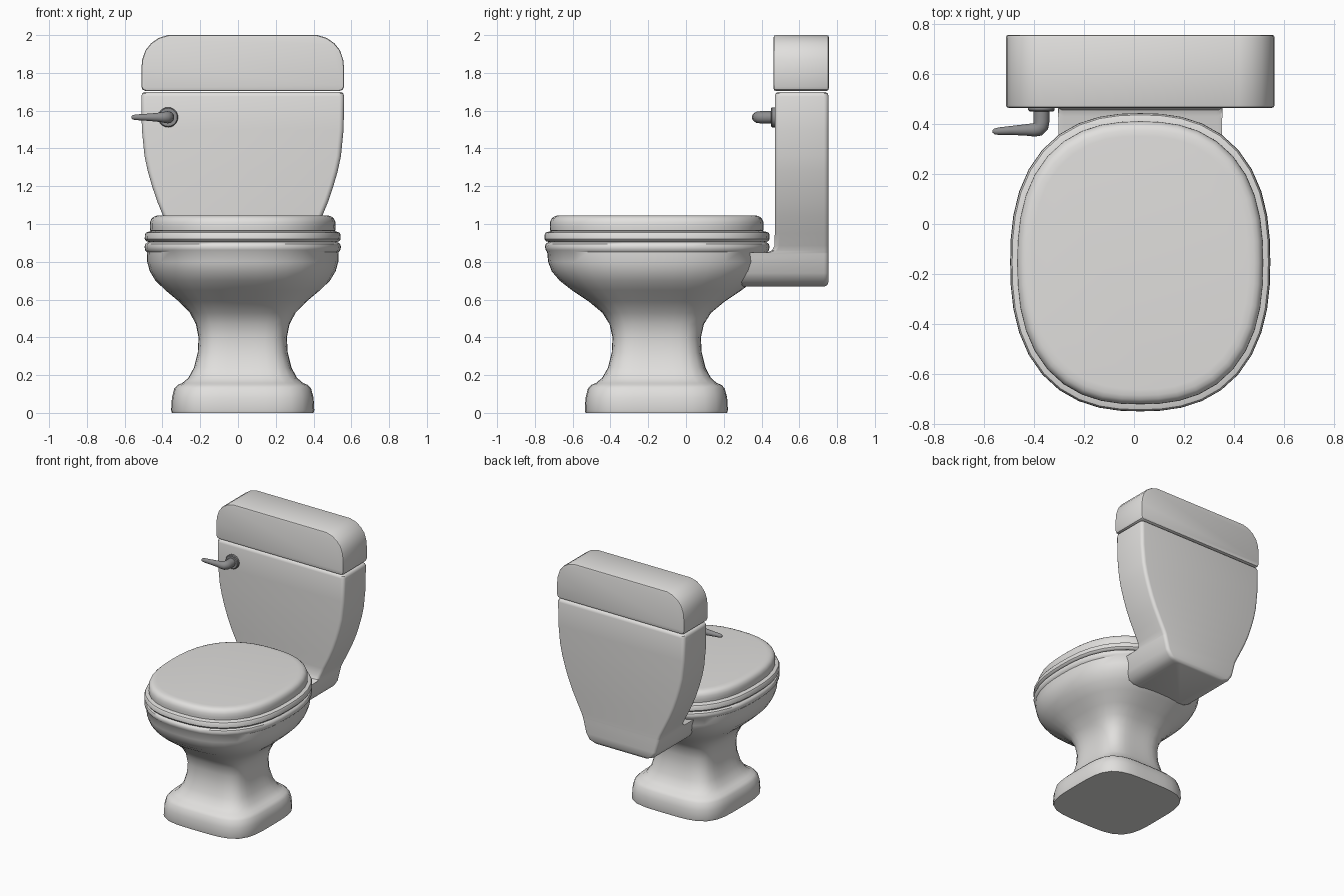
import bpy, bmesh, math
from mathutils import Vector

CX = 0.025   # centre line of everything except the lever


def material(name, rgb):
    m = bpy.data.materials.new(name)
    m.diffuse_color = (*rgb, 1)
    return m


porcelain = material("porcelain", (0.75, 0.74, 0.725))
metal = material("grey metal", (0.27, 0.27, 0.275))


def loft(name, rings, mat, angle=38):
    """Skin a list of equal-length point rings and cap both ends."""
    bm = bmesh.new()
    vs = [[bm.verts.new(p) for p in ring] for ring in rings]
    n = len(vs[0])
    for a, b in zip(vs, vs[1:]):
        for i in range(n):
            j = (i + 1) % n
            bm.faces.new((a[i], a[j], b[j], b[i]))
    bm.faces.new(vs[0][::-1])
    bm.faces.new(vs[-1])
    bmesh.ops.recalc_face_normals(bm, faces=bm.faces)
    me = bpy.data.meshes.new(name)
    bm.to_mesh(me)
    bm.free()
    me.materials.append(mat)
    ob = bpy.data.objects.new(name, me)
    bpy.context.collection.objects.link(ob)
    bpy.ops.object.select_all(action='DESELECT')
    ob.select_set(True)
    bpy.context.view_layer.objects.active = ob
    bpy.ops.object.shade_smooth_by_angle(angle=math.radians(angle))
    return ob


def oval(z, rx, ry, cy, n, count=40):
    """Superellipse ring: n=2 is an ellipse, larger n is squarer."""
    pts = []
    for i in range(count):
        t = 2 * math.pi * i / count
        c, s = math.cos(t), math.sin(t)
        r = (abs(c) ** n + abs(s) ** n) ** (-1 / n)
        pts.append((CX + rx * r * c, cy + ry * r * s, z))
    return pts


def round_rect(z, half, y0, y1, r=0.025):
    """Rounded rectangle ring in plan."""
    pts = []
    corners = ((half - r, y1 - r), (-half + r, y1 - r), (-half + r, y0 + r), (half - r, y0 + r))
    for k, (x, y) in enumerate(corners):
        for i in range(5):
            t = math.pi / 2 * (k + i / 4)
            pts.append((CX + x + r * math.cos(t), y + r * math.sin(t), z))
    return pts


def tube(name, path, mat, count=20):
    """Round tube along (x, y, z, radius) points lying in a level plane."""
    rings = []
    for i, (x, y, z, r) in enumerate(path):
        a, b = path[max(i - 1, 0)], path[min(i + 1, len(path) - 1)]
        side = Vector((-(b[1] - a[1]), b[0] - a[0], 0)).normalized()
        rings.append([Vector((x, y, z)) + side * (r * math.cos(t)) + Vector((0, 0, r * math.sin(t)))
                      for t in (2 * math.pi * k / count for k in range(count))])
    return loft(name, rings, mat)


# Pedestal and bowl: z, half width, half depth, centre y, squareness
bowl = [(0, .375, .375, -.157, 4), (.015, .379, .379, -.157, 4), (.08, .375, .375, -.157, 4),
        (.13, .362, .362, -.157, 4), (.148, .345, .345, -.157, 4), (.158, .32, .32, -.157, 4.2),
        (.185, .288, .288, -.156, 4.4), (.24, .258, .258, -.155, 4.5), (.32, .238, .238, -.155, 4.5),
        (.40, .234, .234, -.155, 4.4), (.47, .248, .25, -.155, 4), (.53, .28, .288, -.155, 3.5),
        (.59, .338, .36, -.155, 3), (.65, .41, .45, -.155, 2.7), (.70, .462, .515, -.154, 2.5),
        (.75, .492, .558, -.153, 2.45), (.80, .506, .578, -.152, 2.45), (.852, .508, .583, -.152, 2.45),
        (.862, .517, .591, -.152, 2.45), (.88, .520, .595, -.152, 2.45), (.895, .515, .59, -.152, 2.45),
        (.905, .50, .575, -.152, 2.45)]
loft("pedestal_bowl", [oval(*s) for s in bowl], porcelain)

# Seat and seat lid: z, amount drawn in from the full outline
def oval_slab(name, rx, ry, cy, steps):
    loft(name, [oval(z, rx - d, ry - d, cy, 2.45) for z, d in steps], porcelain)


oval_slab("seat", .519, .596, -.153,
          [(.904, .025), (.909, .008), (.92, 0), (.945, .001), (.955, .007), (.962, .03)])
oval_slab("seat_lid", .492, .566, -.155,
          [(.960, .012), (.966, .001), (.985, 0), (1.01, .001), (1.028, .009), (1.038, .02), (1.044, .036), (1.046, .06)])

# Tank with its foot reaching forward to the bowl: z, half width, front y, back y
tank = [(.67, .19, .30, .735), (.677, .23, .287, .748), (.695, .27, .28, .755), (.74, .30, .28, .755),
        (.82, .32, .28, .755), (.843, .326, .29, .755), (.848, .327, .31, .755), (.85, .328, .43, .755),
        (.86, .331, .455, .755), (.885, .343, .469, .755), (.95, .376, .47, .755), (1.04, .42, .47, .755),
        (1.12, .453, .47, .755), (1.2, .48, .47, .755), (1.28, .503, .47, .755), (1.36, .52, .47, .755),
        (1.5, .534, .47, .755), (1.675, .537, .47, .755), (1.69, .533, .474, .751),
        (1.698, .523, .484, .741), (1.70, .51, .495, .73)]
loft("tank", [round_rect(*s) for s in tank], porcelain)

# Tank lid: front outline (half, mirrored) swept back with slightly eased edges
half = [(.515, 1.705), (.53, 1.711), (.537, 1.727), (.537, 1.82), (.532, 1.87), (.515, 1.92),
        (.485, 1.957), (.445, 1.985), (.395, 2.0)]
outline = half + [(-x, z) for x, z in reversed(half)]
loft("tank_lid", [[(CX + x * (1 - d / .537), y, 1.8525 + (z - 1.8525) * (1 - d / .1475)) for x, z in outline]
                  for y, d in ((.464, .012), (.467, .003), (.475, 0), (.745, 0), (.753, .003), (.756, .012))],
     porcelain)

# Flush lever: wall plate and bent tapering handle
LX, LZ = -.37, 1.565
tube("lever_plate", [(LX, .48, LZ, .053), (LX, .455, LZ, .053), (LX, .45, LZ, .048)], metal)
tube("flush_lever", [(LX, .46, LZ, .032), (LX, .41, LZ, .032), (LX - .003, .392, LZ, .032),
                     (LX - .013, .381, LZ, .031), (LX - .03, .376, LZ, .027), (LX - .06, .376, LZ, .023),
                     (LX - .12, .374, LZ, .018), (LX - .17, .371, LZ, .015), (LX - .187, .37, LZ, .012),
                     (LX - .195, .37, LZ, .005)], metal)
